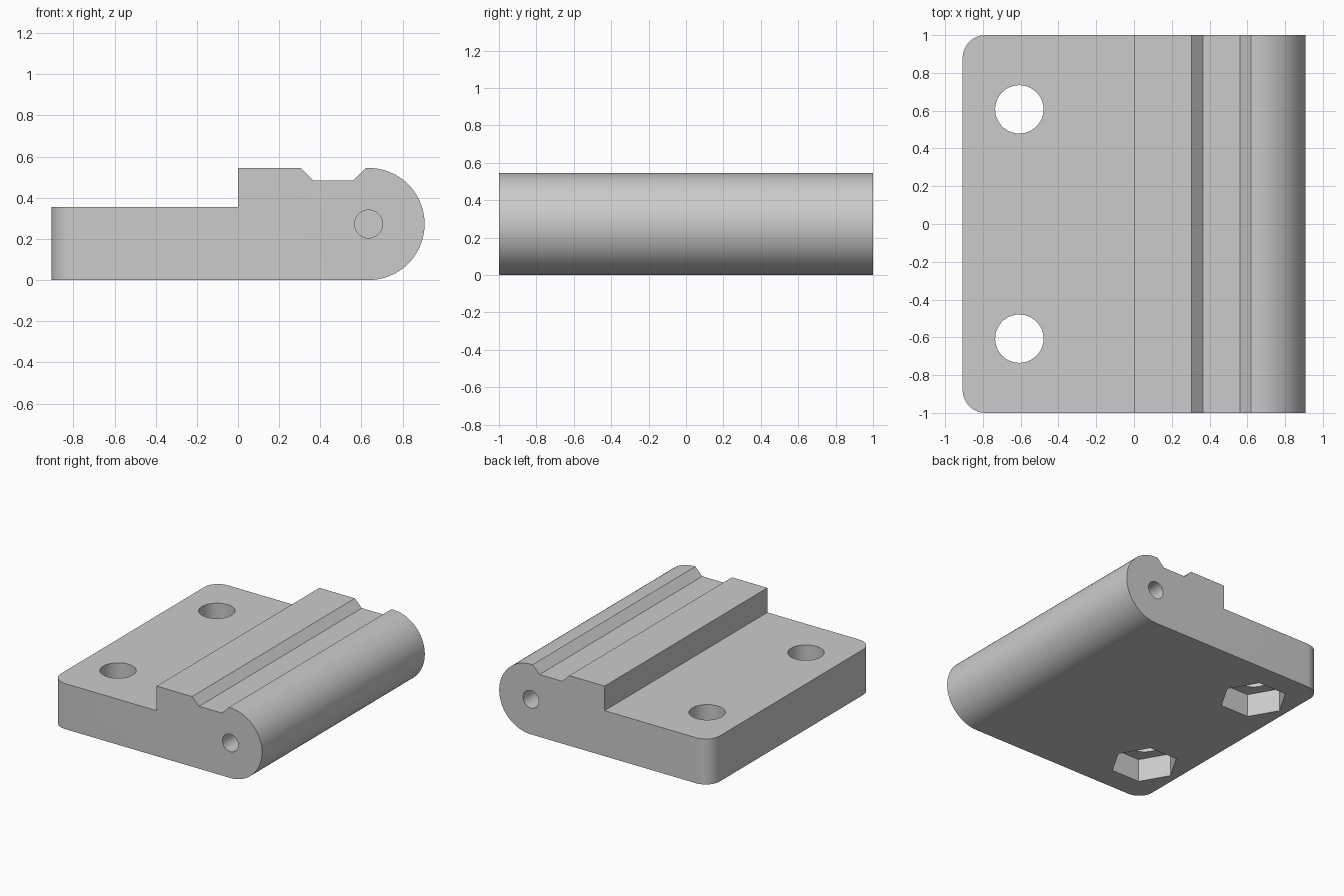
import bpy, bmesh, math
from mathutils import Matrix

if "Cube" in bpy.data.objects:
    bpy.data.objects.remove(bpy.data.objects["Cube"], do_unlink=True)

X0, PLATE, TOP, HALF_LEN = -0.907, 0.354, 0.545, 1.0
R = TOP / 2                # knuckle radius
AXIS_X = 0.907 - R         # knuckle axis
HOLE = 0.607               # screw offset
OVER = 0.1                 # cutter overshoot

grey = bpy.data.materials.new("plain grey")
grey.use_nodes = True
colour = (0.6, 0.6, 0.6, 1)
grey.diffuse_color = colour
grey.node_tree.nodes["Principled BSDF"].inputs["Base Color"].default_value = colour


def make_object(name, bm):
    mesh = bpy.data.meshes.new(name)
    bm.to_mesh(mesh)
    bm.free()
    obj = bpy.data.objects.new(name, mesh)
    bpy.context.collection.objects.link(obj)
    mesh.materials.append(grey)
    return obj


def cutter(name, radius, sides, depth, matrix):
    bm = bmesh.new()
    bmesh.ops.create_cone(bm, cap_ends=True, segments=sides, radius1=radius,
                          radius2=radius, depth=depth, matrix=matrix)
    obj = make_object(name, bm)
    obj.hide_render = True
    return obj


# Hinge body: side profile swept along y, with a V-sided groove and round knuckle
profile = [(X0, 0), (X0, PLATE), (0, PLATE), (0, TOP), (0.305, TOP),
           (0.365, 0.485), (0.56, 0.485), (0.62, TOP)]
STEPS = 40
for i in range(STEPS + 1):
    a = math.pi / 2 - math.pi * i / STEPS
    profile.append((AXIS_X + R * math.cos(a), R + R * math.sin(a)))
bm = bmesh.new()
face = bm.faces.new([bm.verts.new((x, -HALF_LEN, z)) for x, z in profile])
swept = bmesh.ops.extrude_face_region(bm, geom=[face])["geom"]
bmesh.ops.translate(bm, vec=(0, 2 * HALF_LEN, 0),
                    verts=[g for g in swept if isinstance(g, bmesh.types.BMVert)])
bmesh.ops.recalc_face_normals(bm, faces=bm.faces)

# Rounded corners on the free edge of the plate
corners = [e for e in bm.edges
           if all(abs(v.co.x - X0) < 1e-4 for v in e.verts)
           and abs(e.verts[0].co.y - e.verts[1].co.y) < 1e-4]
bmesh.ops.bevel(bm, geom=corners, offset=0.12, segments=12, profile=0.5,
                affect='EDGES')
body = make_object("hinge_leaf", bm)

# Screw holes, hexagonal nut pockets and blind pin holes at both ends
NUT_DEPTH, PIN_DEPTH = 0.18, 0.5
cutters = []
for s in (-1, 1):
    cutters.append(cutter("screw_hole_cutter", 0.128, 48, 1.0,
                          Matrix.Translation((-HOLE, s * HOLE, 0.2))))
    cutters.append(cutter("nut_pocket_cutter", 0.243, 6, NUT_DEPTH + OVER,
                          Matrix.Translation((-HOLE, s * HOLE, (NUT_DEPTH - OVER) / 2))
                          @ Matrix.Rotation(math.pi / 2, 4, 'Z')))
    y = s * (HALF_LEN + (OVER - PIN_DEPTH) / 2)
    cutters.append(cutter("pin_hole_cutter", 0.068, 32, PIN_DEPTH + OVER,
                          Matrix.Translation((AXIS_X, y, R))
                          @ Matrix.Rotation(math.pi / 2, 4, 'X')))

bpy.ops.object.select_all(action='DESELECT')
body.select_set(True)
bpy.context.view_layer.objects.active = body
for c in cutters:
    mod = body.modifiers.new("cut", 'BOOLEAN')
    mod.operation = 'DIFFERENCE'
    mod.solver = 'EXACT'
    mod.object = c
    bpy.ops.object.modifier_apply(modifier=mod.name)
    bpy.data.objects.remove(c, do_unlink=True)

bpy.ops.object.shade_smooth_by_angle(angle=math.radians(30))
